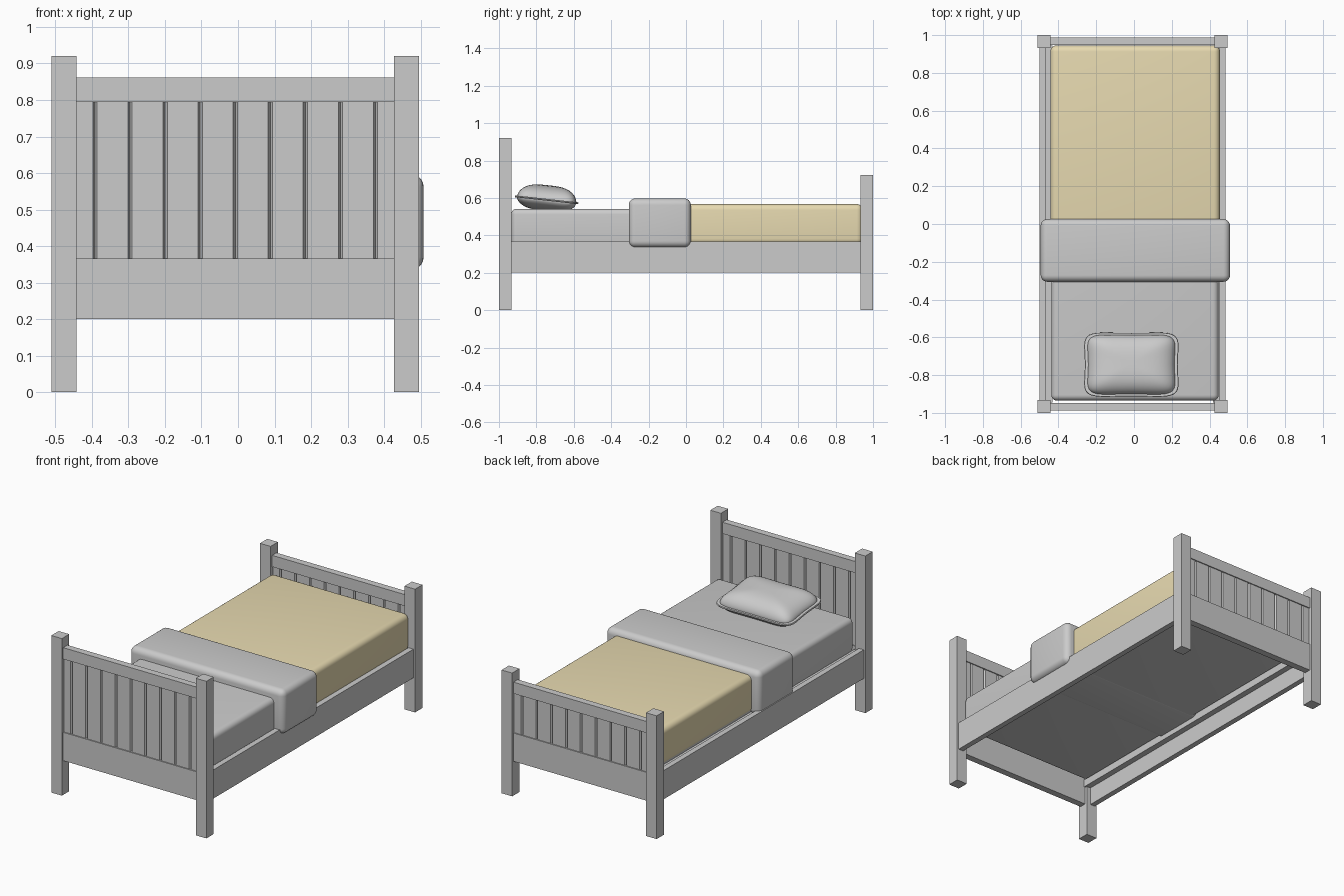
import bpy, bmesh, math

if "Cube" in bpy.data.objects:
    bpy.data.objects.remove(bpy.data.objects["Cube"])

CX = -0.0075  # centre line of the wooden frame


def material(name, rgb):
    m = bpy.data.materials.new(name)
    m.diffuse_color = (*rgb, 1)
    m.use_nodes = True
    m.node_tree.nodes["Principled BSDF"].inputs["Base Color"].default_value = m.diffuse_color
    return m


GREY = material("grey", (0.6, 0.6, 0.6))
SAND = material("sand", (0.88, 0.77, 0.48))


def finish(name, bm, mat, smooth=False):
    bmesh.ops.recalc_face_normals(bm, faces=bm.faces)
    me = bpy.data.meshes.new(name)
    bm.to_mesh(me)
    bm.free()
    me.materials.append(mat)
    ob = bpy.data.objects.new(name, me)
    bpy.context.collection.objects.link(ob)
    if smooth:
        bpy.ops.object.select_all(action='DESELECT')
        ob.select_set(True)
        bpy.context.view_layer.objects.active = ob
        bpy.ops.object.shade_smooth_by_angle(angle=math.radians(40))
    return ob


def box(name, x, y, z, mat=GREY, bevel=0):
    bm = bmesh.new()
    bmesh.ops.create_cube(bm, size=1)
    for v in bm.verts:
        v.co = [r[0] + (c + 0.5) * (r[1] - r[0]) for c, r in zip(v.co, (x, y, z))]
    if bevel:
        bmesh.ops.bevel(bm, geom=bm.edges[:], offset=bevel, segments=6,
                        profile=0.5, affect='EDGES')
    return finish(name, bm, mat, bool(bevel))


def span(a, b, s):
    return tuple(sorted((a * s, b * s)))


def grooved_panel(name, yc, z0, z1):
    # plank panel: cross-section with V grooves on both sides, extruded upwards
    half, t, w, d, pitch = 0.436, 0.014, 0.006, 0.010, 0.096
    edge = [(-half, t)]
    for i in range(-4, 5):
        x = i * pitch
        edge += [(x - w, t), (x, t - d), (x + w, t)]
    edge.append((half, t))
    outline = edge + [(x, -y) for x, y in reversed(edge)]
    bm = bmesh.new()
    f = bm.faces.new([bm.verts.new((CX + x, yc + y, z0)) for x, y in outline])
    ext = bmesh.ops.extrude_face_region(bm, geom=[f])
    for g in ext["geom"]:
        if isinstance(g, bmesh.types.BMVert):
            g.co.z = z1
    finish(name, bm, GREY)


# head and foot ends: posts, rails and grooved panel
for part, s, post_h, rail_z in (("head", -1, 0.92, 0.862), ("foot", 1, 0.722, 0.664)):
    for side, sx in (("left", -1), ("right", 1)):
        x = span(0.434, 0.5025, sx)
        box(f"{part}_post_{side}", (x[0] + CX, x[1] + CX), span(0.932, 1, s), (0, post_h))
    rail_x = (CX - 0.436, CX + 0.436)
    ry = span(0.947, 0.987, s)
    box(f"{part}_top_rail", rail_x, ry, (rail_z - 0.067, rail_z))
    box(f"{part}_bottom_rail", rail_x, ry, (0.2, 0.366))
    grooved_panel(f"{part}_panel", 0.967 * s, 0.36, rail_z - 0.06)

# side rails with inner ledges
for side, sx in (("left", -1), ("right", 1)):
    x = span(0.46, 0.492, sx)
    box(f"side_rail_{side}", (x[0] + CX, x[1] + CX), (-0.935, 0.935), (0.2, 0.368))
    x = span(0.425, 0.462, sx)
    box(f"side_ledge_{side}", (x[0] + CX, x[1] + CX), (-0.945, 0.945), (0.305, 0.35))

# bedding
box("mattress", (-0.438, 0.448), (-0.935, 0.935), (0.336, 0.542), bevel=0.03)
box("blanket", (-0.443, 0.455), (-0.03, 0.945), (0.35, 0.567), SAND, 0.032)
box("blanket_fold", (-0.494, 0.508), (-0.306, 0.026), (0.335, 0.597), bevel=0.035)


# pillow: rings of a pinched rounded square
def outline_point(i, n, scale):
    a = 2 * math.pi * i / n
    c, s = math.cos(a), math.sin(a)
    u = math.copysign(abs(c) ** 0.42, c)
    v = math.copysign(abs(s) ** 0.42, s)
    return (0.262 * scale * u * (1 - 0.09 * (1 - v * v)),
            0.178 * scale * v * (1 - 0.08 * (1 - u * u)))


def ring_solid(name, rings, n=72):
    bm = bmesh.new()
    loops = []
    for scale, z in rings:
        loops.append([bm.verts.new((*outline_point(i, n, scale), z)) for i in range(n)])
    for a, b in zip(loops, loops[1:]):
        for i in range(n):
            j = (i + 1) % n
            bm.faces.new((a[i], a[j], b[j], b[i]))
    bm.faces.new(loops[0])
    bm.faces.new(loops[-1])
    ob = finish(name, bm, GREY, True)
    ob.location = (-0.014, -0.745, 0.59)
    ob.rotation_euler.x = -0.11


def bulge(r, h):
    return h * (1 - r ** 3.2) ** 0.55


steps = [0.05, 0.2, 0.35, 0.5, 0.62, 0.73, 0.82, 0.89, 0.94, 0.975, 0.995]
rings = [(0.96 * r, bulge(r, 0.078)) for r in steps]
rings += [(0.96 * r, -bulge(r, 0.06)) for r in reversed(steps)]
ring_solid("pillow", rings)
ring_solid("pillow_piping", [(0.9, 0.005), (1.02, 0.005), (1.03, 0),
                             (1.02, -0.005), (0.9, -0.005)])
